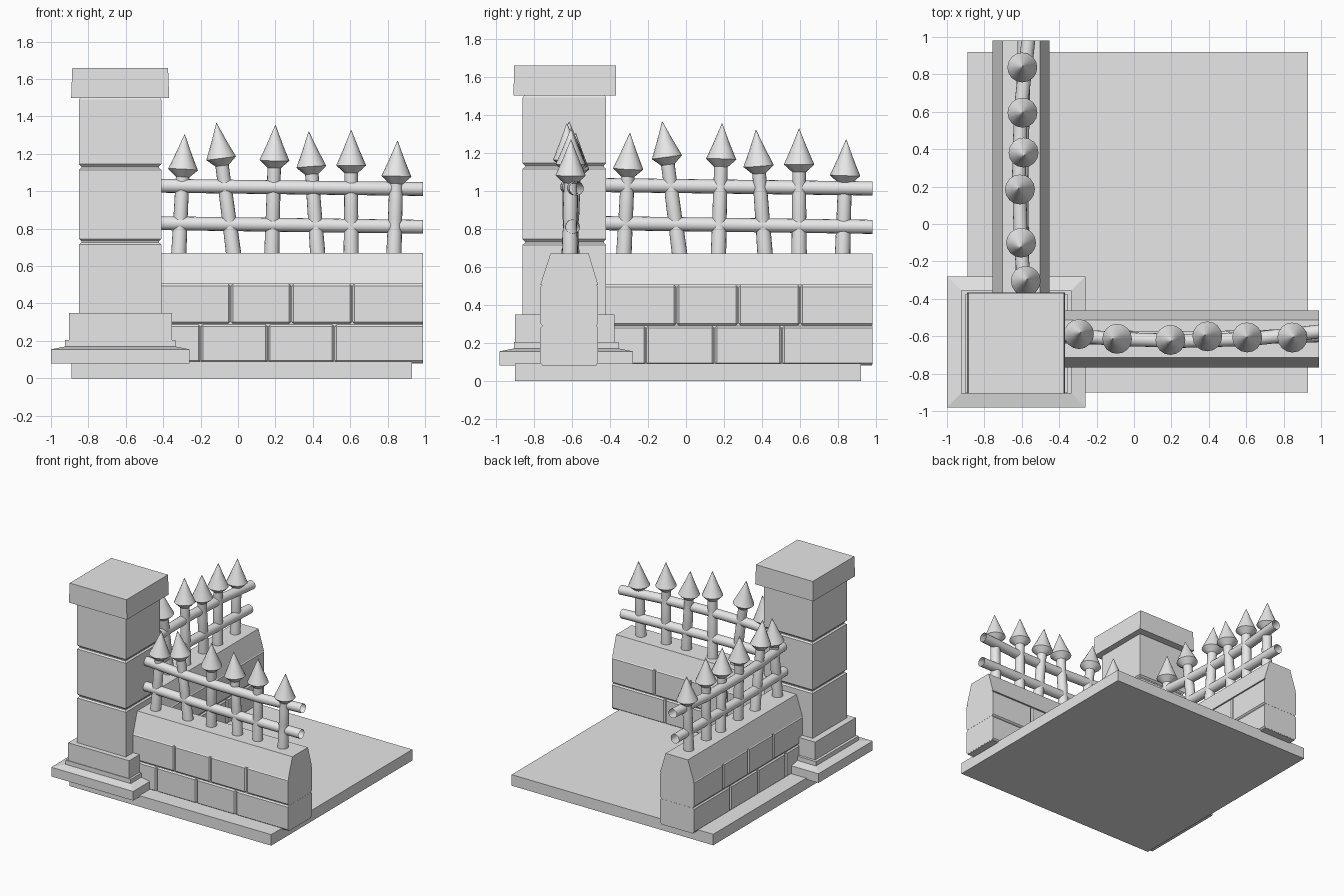
import bpy, bmesh, math
from mathutils import Vector, Matrix

cube = bpy.data.objects.get("Cube")
if cube:
    bpy.data.objects.remove(cube)

stone = bpy.data.materials.new("grey_stone")
stone.use_nodes = True
colour = (0.8, 0.8, 0.8, 1)
stone.diffuse_color = colour
stone.node_tree.nodes["Principled BSDF"].inputs["Base Color"].default_value = colour

# Mirrors the front wall across the corner diagonal to make the side wall
SWAP = Matrix(((0, 1, 0, 0.01), (1, 0, 0, -0.01), (0, 0, 1, 0), (0, 0, 0, 1)))


def finish(bm, name, matrix=None, smooth=False):
    if matrix:
        bm.transform(matrix)
        if matrix.determinant() < 0:
            bmesh.ops.reverse_faces(bm, faces=bm.faces)
    mesh = bpy.data.meshes.new(name)
    bm.to_mesh(mesh)
    bm.free()
    mesh.materials.append(stone)
    obj = bpy.data.objects.new(name, mesh)
    bpy.context.collection.objects.link(obj)
    if smooth:
        bpy.ops.object.select_all(action='DESELECT')
        obj.select_set(True)
        bpy.context.view_layer.objects.active = obj
        bpy.ops.object.shade_smooth_by_angle(angle=math.radians(40))
    return obj


def add_box(bm, x, y, z):
    """Box between (low, high) pairs; returns its vertices."""
    size = Matrix.Diagonal((x[1] - x[0], y[1] - y[0], z[1] - z[0], 1))
    place = Matrix.Translation((sum(x) / 2, sum(y) / 2, sum(z) / 2))
    return bmesh.ops.create_cube(bm, size=1, matrix=place @ size)["verts"]


def skin(bm, rings, cap_start=True, cap_end=True):
    """Join rings of points with quads."""
    loops = [[bm.verts.new(p) for p in ring] for ring in rings]
    n = len(loops[0])
    for a, b in zip(loops, loops[1:]):
        for i in range(n):
            j = (i + 1) % n
            bm.faces.new((a[i], a[j], b[j], b[i]))
    if cap_start:
        bm.faces.new(loops[0][::-1])
    if cap_end:
        bm.faces.new(loops[-1])


def square_stack(name, cx, cy, levels):
    """Rectangular tower from (half x, half y, z) levels."""
    bm = bmesh.new()
    corners = ((-1, -1), (1, -1), (1, 1), (-1, 1))
    skin(bm, [[(cx + sx * hx, cy + sy * hy, z) for sx, sy in corners]
              for hx, hy, z in levels])
    return finish(bm, name)


def ring(centre, axis, radius, sides=16):
    u = axis.cross(Vector((0, 1, 0))).normalized()
    v = axis.cross(u)
    turns = [2 * math.pi * i / sides for i in range(sides)]
    return [centre + radius * (math.cos(t) * u + math.sin(t) * v) for t in turns]


# Ground slab
bm = bmesh.new()
add_box(bm, (-0.89, 0.93), (-0.90, 0.92), (0, 0.09))
finish(bm, "ground_slab")

# Corner pillar
square_stack("pillar_plinth", -0.63, -0.63,
             [(0.37, 0.35, 0.08), (0.37, 0.35, 0.155), (0.295, 0.275, 0.17), (0.295, 0.275, 0.205)])
square_stack("pillar_foot", -0.628, -0.638, [(0.275, 0.262, 0.2), (0.275, 0.262, 0.35)])
shaft = [(0.22, 0.22, 0.34)]
for joint in (0.73, 1.13):
    shaft += [(0.22, 0.22, joint - 0.015), (0.208, 0.208, joint - 0.005),
              (0.208, 0.208, joint + 0.003), (0.22, 0.22, joint + 0.015)]
shaft += [(0.22, 0.22, 1.49), (0.21, 0.21, 1.505)]
square_stack("pillar_shaft", -0.63, -0.64, shaft)
square_stack("pillar_cap", -0.63, -0.637, [(0.262, 0.27, 1.5), (0.256, 0.268, 1.66)])

# Wall and fence layout for the front run
START, END = -0.46, 0.99
FRONT, BACK = -0.767, -0.462
ROWS = (((0.085, 0.288), (-0.20, 0.16, 0.515)),
        ((0.292, 0.504), (-0.04, 0.285, 0.61)))
# foot x, tip x, foot y, tip y, tip z
PICKETS = ((-0.318, -0.285, -0.61, -0.58, 1.305),
           (-0.02, -0.115, -0.61, -0.615, 1.365),
           (0.18, 0.2, -0.6, -0.627, 1.355),
           (0.428, 0.378, -0.615, -0.595, 1.32),
           (0.605, 0.605, -0.61, -0.605, 1.328),
           (0.833, 0.853, -0.612, -0.605, 1.27))
RAILS = {"upper_rail": (1.03, 1.012, (-0.585, -0.615, -0.625, -0.615, -0.575)),
         "lower_rail": (0.83, 0.81, (-0.6, -0.61, -0.612, -0.605, -0.595))}

for side, matrix in (("front", None), ("side", SWAP)):
    # Bricks with chamfered joints around a core
    bm = bmesh.new()
    for height, joints in ROWS:
        stops = (START, *joints, END)
        for a, b in zip(stops, stops[1:]):
            verts = add_box(bm, (a + 0.002, b if b == END else b - 0.002), (FRONT, BACK), height)
            edges = {e for v in verts for e in v.link_edges
                     if (e.verts[0].co.x + e.verts[1].co.x) / 2 < END - 0.001}
            bmesh.ops.bevel(bm, geom=list(edges), offset=0.01, segments=1, affect='EDGES')
    finish(bm, side + "_wall_bricks", matrix)
    bm = bmesh.new()
    add_box(bm, (START, END - 0.001), (FRONT + 0.01, BACK - 0.01), (0.08, 0.51))
    finish(bm, side + "_wall_core", matrix)

    # Tapered coping
    bm = bmesh.new()
    profile = ((FRONT, 0.504), (BACK, 0.504), (-0.512, 0.67), (-0.713, 0.67))
    skin(bm, [[(x, y, z) for y, z in profile] for x in (START, END)])
    finish(bm, side + "_wall_coping", matrix)

    # Leaning pickets with spear heads
    for i, (x0, x1, y0, y1, top) in enumerate(PICKETS):
        foot, tip = Vector((x0, y0, 0.64)), Vector((x1, y1, top))
        axis = (tip - foot).normalized()
        shape = ((0.2, 0.036), (0.19, 0.08), (0.1, 0.041), (0, 0.001))
        bm = bmesh.new()
        rings = [ring(foot, axis, 0.041)]
        # Narrow waists where the picket passes the rails
        rings += [ring(foot + axis * h, axis, r)
                  for h, r in ((0.14, 0.039), (0.18, 0.034), (0.22, 0.038),
                               (0.34, 0.037), (0.38, 0.033), (0.42, 0.036))]
        rings += [ring(tip - axis * (d + 0.03 * (d == 0.2)), axis, r) for d, r in shape]
        skin(bm, rings)
        finish(bm, f"{side}_picket_{i + 1}", matrix, True)

    # Wavy open-ended rails
    for name, (z0, z1, wave) in RAILS.items():
        bm = bmesh.new()
        rings = []
        for i, y in enumerate(wave):
            t = i / (len(wave) - 1)
            centre = Vector((START + (END - START) * t, y, z0 + (z1 - z0) * t))
            rings.append(ring(centre, Vector((1, 0, 0)), 0.037))
        skin(bm, rings, False, False)
        finish(bm, f"{side}_{name}", matrix, True)
